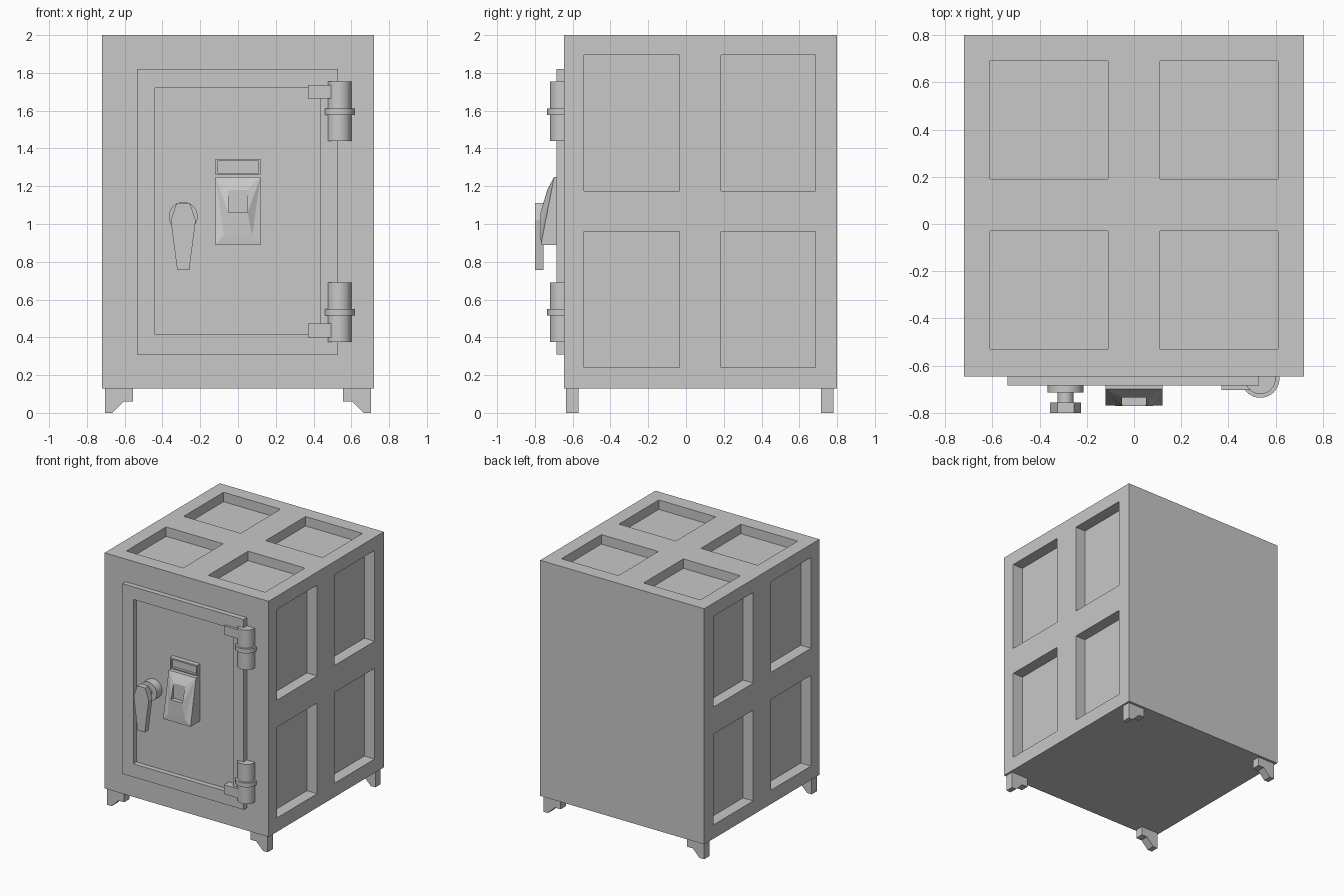
import bpy, bmesh, math
from mathutils import Matrix, Vector

if "Cube" in bpy.data.objects:
    bpy.data.objects.remove(bpy.data.objects["Cube"], do_unlink=True)

GREY = (0.58, 0.58, 0.58, 1.0)
steel = bpy.data.materials.new("grey_steel")
steel.use_nodes = True
steel.diffuse_color = GREY
steel.node_tree.nodes["Principled BSDF"].inputs["Base Color"].default_value = GREY


def finish(name, bm):
    bmesh.ops.recalc_face_normals(bm, faces=bm.faces)
    mesh = bpy.data.meshes.new(name)
    bm.to_mesh(mesh)
    bm.free()
    mesh.materials.append(steel)
    ob = bpy.data.objects.new(name, mesh)
    bpy.context.collection.objects.link(ob)
    return ob


def add_box(bm, x, y, z):
    size = Vector((x[1] - x[0], y[1] - y[0], z[1] - z[0]))
    mid = Vector((x[0] + x[1], y[0] + y[1], z[0] + z[1])) / 2
    bmesh.ops.create_cube(bm, size=1, matrix=Matrix.Translation(mid) @ Matrix.Diagonal(size).to_4x4())


def box(name, x, y, z):
    bm = bmesh.new()
    add_box(bm, x, y, z)
    return finish(name, bm)


def prism(name, outline, y0, y1):
    """Extrude an (x, z) outline along y."""
    bm = bmesh.new()
    face = bm.faces.new([bm.verts.new((x, y0, z)) for x, z in outline])
    ext = bmesh.ops.extrude_face_region(bm, geom=[face])
    moved = [v for v in ext["geom"] if isinstance(v, bmesh.types.BMVert)]
    bmesh.ops.translate(bm, verts=moved, vec=(0, y1 - y0, 0))
    return finish(name, bm)


def lathe(name, profile, matrix, steps=40):
    """Turn a closed (radius, height) profile around z, then place it."""
    bm = bmesh.new()
    verts = [bm.verts.new((r, 0, h)) for r, h in profile]
    edges = [bm.edges.new(p) for p in zip(verts, verts[1:])]
    bmesh.ops.spin(bm, geom=verts + edges, axis=(0, 0, 1), cent=(0, 0, 0),
                   angle=2 * math.pi, steps=steps)
    bmesh.ops.remove_doubles(bm, verts=bm.verts, dist=1e-5)
    bm.transform(matrix)
    ob = finish(name, bm)
    bpy.ops.object.select_all(action='DESELECT')
    ob.select_set(True)
    bpy.context.view_layer.objects.active = ob
    bpy.ops.object.shade_smooth_by_angle(angle=math.radians(35))
    return ob


def carve(ob, boxes):
    """Cut a set of separate boxes out of an object."""
    bm = bmesh.new()
    for b in boxes:
        add_box(bm, *b)
    cutter = finish("cutter", bm)
    cutter.hide_render = True
    mod = ob.modifiers.new("recess", 'BOOLEAN')
    mod.operation = 'DIFFERENCE'
    mod.solver = 'EXACT'
    mod.object = cutter
    bpy.context.view_layer.objects.active = ob
    bpy.ops.object.modifier_apply(modifier=mod.name)
    bpy.data.objects.remove(cutter, do_unlink=True)


# Body with four recessed panels on each side and on top
body = box("body", (-0.72, 0.72), (-0.645, 0.80), (0.13, 2.0))
recesses = []
for y in ((-0.54, -0.035), (0.185, 0.685)):
    for z in ((0.24, 0.96), (1.175, 1.895)):
        recesses += [((0.63, 0.8), y, z), ((-0.8, -0.63), y, z)]
for y in ((-0.53, -0.03), (0.19, 0.69)):
    for x in ((-0.61, -0.11), (0.11, 0.61)):
        recesses.append((x, y, (1.925, 2.1)))
carve(body, recesses)

# Raised door frame around the inner door panel
frame = box("door_frame", (-0.535, 0.53), (-0.685, -0.63), (0.31, 1.82))
carve(frame, [((-0.44, 0.435), (-0.8, -0.5), (0.415, 1.72))])

# Bracket feet
foot = [(0.705, 0.135), (0.705, 0), (0.665, 0), (0.605, 0.06), (0.555, 0.06), (0.555, 0.135)]
for side, s in (("left", 1), ("right", -1)):
    for end, y in (("front", -0.635), ("back", 0.715)):
        prism(f"{end}_{side}_foot", [(s * x, z) for x, z in foot], y, y + 0.065)

# Hinges: barrel with collar, and a leaf reaching onto the door
for name, z0, z1, ring, leaf in (("upper", 1.44, 1.755, 1.595, (1.665, 1.735)),
                                 ("lower", 0.375, 0.69, 0.532, (0.40, 0.473))):
    a, b = ring - 0.017, ring + 0.017
    lathe(f"{name}_hinge_barrel",
          [(0, z0), (0.065, z0), (0.065, a), (0.081, a), (0.081, b), (0.065, b), (0.065, z1), (0, z1)],
          Matrix.Translation((0.535, -0.655, 0)))
    box(f"{name}_hinge_leaf", (0.37, 0.535), (-0.704, -0.64), leaf)

# Handle: rose and stem, then a tapered six-sided lever
lathe("handle_stem", [(0, 0), (0.076, 0), (0.076, 0.07), (0.034, 0.07), (0.034, 0.115), (0, 0.115)],
      Matrix.Translation((-0.29, -0.643, 1.04)) @ Matrix.Rotation(math.pi / 2, 4, 'X'))
prism("handle_lever", [(-0.325, 1.11), (-0.255, 1.11), (-0.224, 1.02),
                       (-0.258, 0.757), (-0.322, 0.757), (-0.356, 1.02)], -0.80, -0.755)

# Name plate with a sunken field
plate = box("blank_plate", (-0.12, 0.12), (-0.684, -0.64), (1.26, 1.345))
carve(plate, [((-0.108, 0.108), (-0.8, -0.665), (1.27, 1.333))])

# Lock housing: wedge with sloping shoulders and a notch in the middle
bm = bmesh.new()
points = {"A": (0.12, -0.698, 1.25), "B": (0.05, -0.735, 1.18), "C": (0.05, -0.77, 1.06),
          "D": (0.12, -0.768, 0.89), "E": (0.075, -0.77, 0.94), "F": (0.05, -0.735, 1.06),
          "G": (0.12, -0.64, 1.25), "H": (0.12, -0.64, 0.89)}
v = {}
for k, (x, y, z) in points.items():
    v[k] = bm.verts.new((x, y, z))
    v[k.lower()] = bm.verts.new((-x, y, z))
for f in ("AabB", "ABC", "ACE", "AED", "BFC", "BbfF", "FfcC", "CceE", "EedD", "ADHG", "GgaA", "DdhH", "GHhg"):
    bm.faces.new([v[k] for k in f])
    if len({k.lower() for k in f}) == len(f):
        bm.faces.new([v[k.lower()] for k in reversed(f)])
finish("lock_housing", bm)
